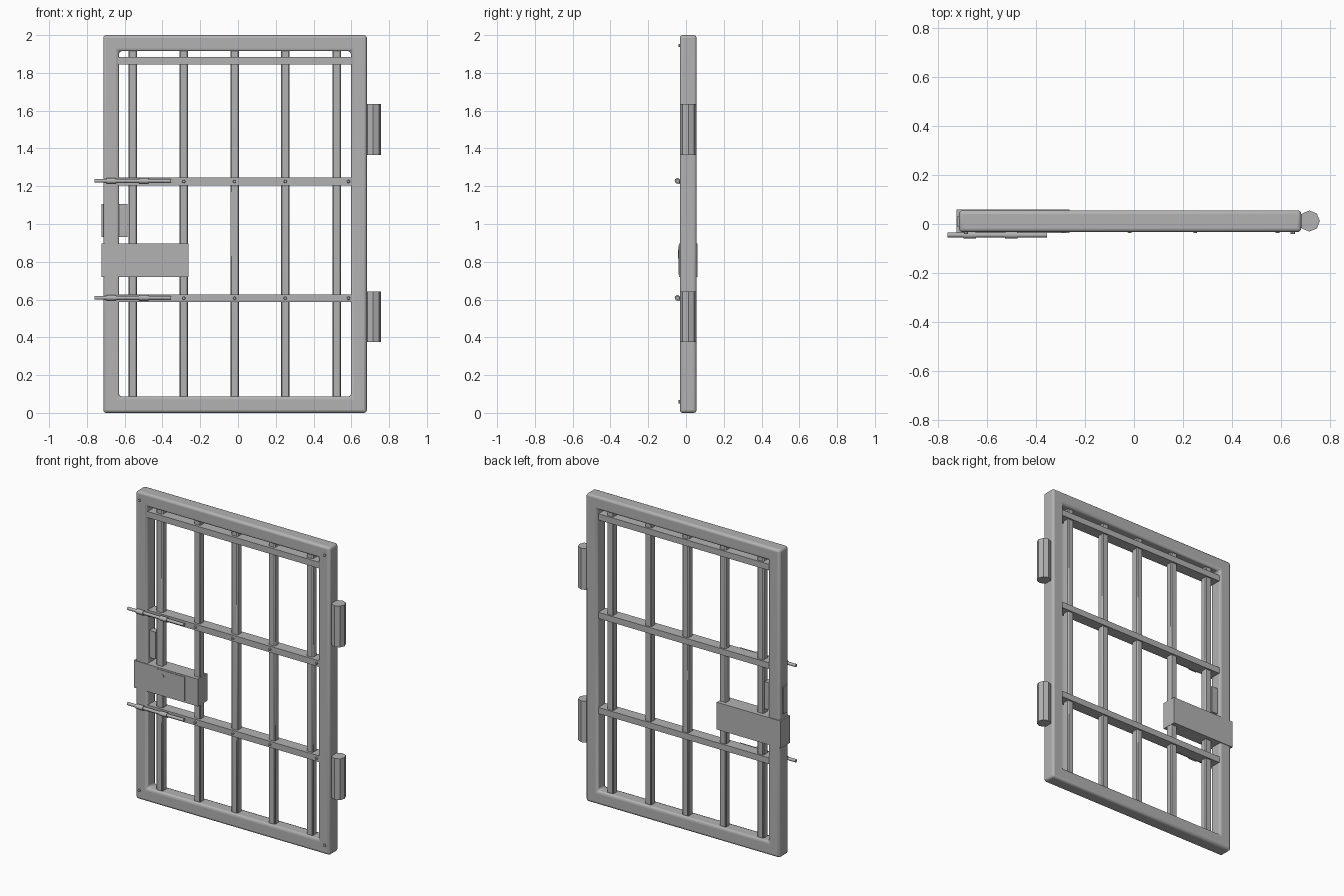
import bpy, bmesh, math
from mathutils import Matrix

if "Cube" in bpy.data.objects:
    bpy.data.objects.remove(bpy.data.objects["Cube"])

grey = bpy.data.materials.new("steel grey")
grey.diffuse_color = (0.45, 0.45, 0.45, 1)
grey.use_nodes = True
grey.node_tree.nodes["Principled BSDF"].inputs["Base Color"].default_value = grey.diffuse_color


def finish(name, bm, bevel=0.0, segs=1, smooth=False):
    bmesh.ops.recalc_face_normals(bm, faces=bm.faces)
    me = bpy.data.meshes.new(name)
    bm.to_mesh(me)
    bm.free()
    me.materials.append(grey)
    ob = bpy.data.objects.new(name, me)
    bpy.context.collection.objects.link(ob)
    if bevel:
        m = ob.modifiers.new("bevel", 'BEVEL')
        m.width, m.segments, m.limit_method = bevel, segs, 'ANGLE'
    if smooth:
        bpy.ops.object.select_all(action='DESELECT')
        ob.select_set(True)
        bpy.context.view_layer.objects.active = ob
        bpy.ops.object.shade_smooth_by_angle(angle=math.radians(50))
    return ob


def box(name, x0, x1, y0, y1, z0, z1, **kw):
    bm = bmesh.new()
    mat = Matrix.Translation(((x0 + x1) / 2, (y0 + y1) / 2, (z0 + z1) / 2))
    mat = mat @ Matrix.Diagonal((x1 - x0, y1 - y0, z1 - z0, 1))
    bmesh.ops.create_cube(bm, size=1, matrix=mat)
    return finish(name, bm, **kw)


def cyl(name, centre, r, length, axis='Z', sides=8, r2=None, **kw):
    rot = {'X': Matrix.Rotation(math.pi / 2, 4, 'Y'),
           'Y': Matrix.Rotation(math.pi / 2, 4, 'X'), 'Z': Matrix()}[axis]
    bm = bmesh.new()
    bmesh.ops.create_cone(bm, cap_ends=True, segments=sides, radius1=r,
                          radius2=r if r2 is None else r2, depth=length,
                          matrix=Matrix.Translation(centre) @ rot)
    return finish(name, bm, **kw)


# Outer frame: one rectangular ring, extruded and rounded
F, B = -0.033, 0.056
bm = bmesh.new()
rings = []
for x0, x1, z0, z1 in ((-0.713, 0.682, 0, 2), (-0.63, 0.598, 0.087, 1.915)):
    rings.append([[bm.verts.new((x, y, z)) for x, z in
                   ((x0, z0), (x1, z0), (x1, z1), (x0, z1))] for y in (F, B)])
outer, inner = rings
for i in range(4):
    j = (i + 1) % 4
    for a, b in ((outer[0], inner[0]), (inner[0], inner[1]),
                 (inner[1], outer[1]), (outer[1], outer[0])):
        bm.faces.new((a[i], a[j], b[j], b[i]))
finish("door_frame", bm, bevel=0.015, segs=3, smooth=True)

# Vertical bars
bar_x = (-0.557, -0.287, -0.018, 0.25, 0.523)
for x in bar_x:
    box("vertical_bar", x - 0.023, x + 0.023, -0.012, 0.034, 0.07, 1.93,
        bevel=0.006, smooth=True)

# Cross bars, with rivets on the lower two
for z in (1.865, 1.225, 0.607):
    box("cross_bar", -0.64, 0.61, -0.028, 0.045, z - 0.02, z + 0.02)
    if z < 1.5:
        for x in bar_x[1:4] + (0.585,):
            cyl("rivet", (x, -0.03, z), 0.010, 0.014, 'Y', r2=0.007)

# Corner screws
for x in (-0.685, 0.647):
    for z in (0.06, 1.945):
        cyl("corner_screw", (x, -0.034, z), 0.009, 0.012, 'Y')

# Hinge barrels
for z in (0.508, 1.5):
    cyl("hinge_barrel", (0.715, 0.012, z), 0.043, 0.268)

# Sliding bolts with guide collars
for z in (1.228, 0.609):
    cyl("sliding_bolt", (-0.558, -0.045, z), 0.010, 0.405, 'X', 10, smooth=True)
    for x in (-0.67, -0.5):
        cyl("bolt_collar", (x, -0.045, z), 0.015, 0.05, 'X', 10, smooth=True)
        box("collar_foot", x - 0.025, x + 0.025, -0.045, -0.026,
            z - 0.017, z + 0.005)

# Lock case, front plate and keyhole cover
box("lock_case", -0.723, -0.263, -0.037, 0.06, 0.72, 0.897)
box("lock_plate", -0.555, -0.355, -0.04, -0.034, 0.732, 0.887)
cyl("keyhole_top", (-0.517, -0.04, 0.851), 0.013, 0.006, 'Y', 12)
box("keyhole_slot", -0.524, -0.510, -0.043, -0.037, 0.818, 0.845)

# Strike block set in the left stile
box("strike_block", -0.722, -0.585, -0.01, 0.03, 0.93, 1.106)
